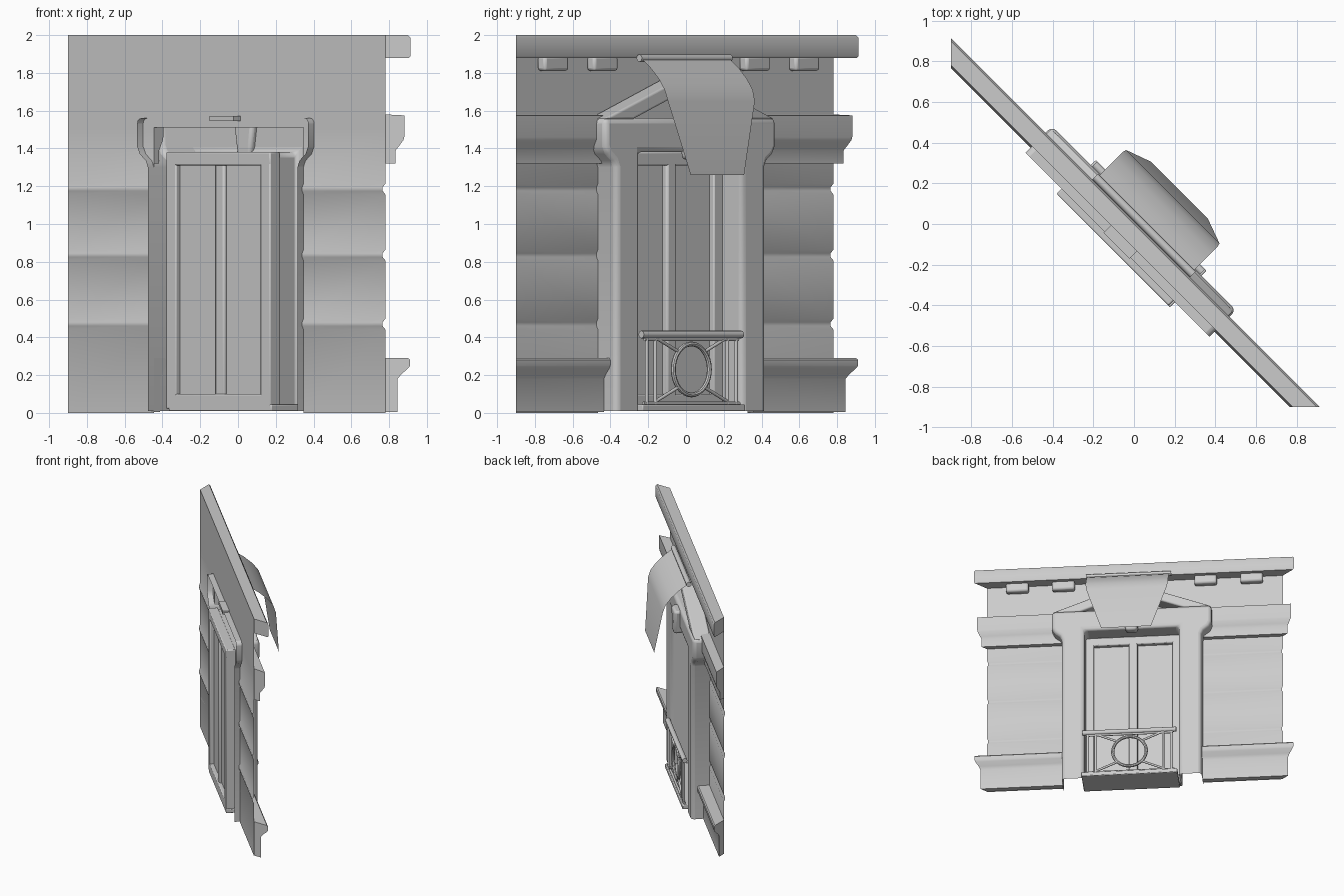
import bpy, bmesh, math
from mathutils import Matrix, Vector

if "Cube" in bpy.data.objects:
    bpy.data.objects.remove(bpy.data.objects["Cube"])

stone = bpy.data.materials.new("light grey stone")
stone.use_nodes = True
GREY = (0.6, 0.6, 0.6, 1)
stone.diffuse_color = GREY
stone.node_tree.nodes["Principled BSDF"].inputs["Base Color"].default_value = GREY

# Local frame: a runs along the wall, n points outward, z is up
TURN = Matrix.Rotation(-math.pi / 4, 4, "Z")
WALL = -0.085      # wall plane
MITER = 1.273      # half length of the wall at n = 0
C = 0.015          # centre of the window bay


def finish(name, bm, bevel=0, segments=2, closed=True):
    if closed:
        bmesh.ops.recalc_face_normals(bm, faces=bm.faces)
    mesh = bpy.data.meshes.new(name)
    bm.to_mesh(mesh)
    bm.free()
    mesh.materials.append(stone)
    obj = bpy.data.objects.new(name, mesh)
    bpy.context.collection.objects.link(obj)
    obj.matrix_world = TURN
    if bevel:
        mod = obj.modifiers.new("Rounded edges", "BEVEL")
        mod.width, mod.segments = bevel, segments
        mod.limit_method, mod.angle_limit = "ANGLE", math.radians(30)
    bpy.ops.object.select_all(action="DESELECT")
    obj.select_set(True)
    bpy.context.view_layer.objects.active = obj
    bpy.ops.object.shade_smooth_by_angle(angle=math.radians(35))
    return obj


def box(name, a, n, z, bevel=0):
    bm = bmesh.new()
    bmesh.ops.create_cube(bm, size=1)
    for v in bm.verts:
        v.co = [(lo + hi) / 2 + t * (hi - lo) for t, (lo, hi) in zip(v.co, (a, n, z))]
    return finish(name, bm, bevel)


def sweep(name, profile, start, end, closed=True, bevel=0):
    """Run an (n, z) profile along the wall; start and end give a for each n."""
    bm = bmesh.new()
    rows = [[bm.verts.new((f(n), n, z)) for n, z in profile] for f in (start, end)]
    count = len(profile)
    for i in range(count if closed else count - 1):
        j = (i + 1) % count
        bm.faces.new((rows[0][i], rows[1][i], rows[1][j], rows[0][j]))
    if closed:
        for row in rows:
            bm.faces.new(row)
    return finish(name, bm, bevel, closed=closed)


def plate(name, outline, n0, n1, bevel=0, hollow=False):
    """Extrude an (a, z) outline from n0 to n1, open at back and floor if hollow."""
    bm = bmesh.new()
    face = bm.faces.new([bm.verts.new((a, n0, z)) for a, z in outline])
    new = bmesh.ops.extrude_face_region(bm, geom=[face], use_keep_orig=True)["geom"]
    bmesh.ops.translate(bm, vec=(0, n1 - n0, 0),
                        verts=[g for g in new if isinstance(g, bmesh.types.BMVert)])
    bmesh.ops.recalc_face_normals(bm, faces=bm.faces)
    if hollow:
        low = min(z for _, z in outline) + 0.001
        gone = [f for f in bm.faces if all(v.co.y < n0 + 0.001 for v in f.verts)
                or all(v.co.z < low for v in f.verts)]
        bmesh.ops.delete(bm, geom=gone, context="FACES")
    return finish(name, bm, bevel, 3, closed=not hollow)


def rod(name, p, q, r):
    p, q = Vector(p), Vector(q)
    bm = bmesh.new()
    turn = (q - p).to_track_quat("Z", "Y").to_matrix().to_4x4()
    bmesh.ops.create_cone(bm, cap_ends=True, segments=12, radius1=r, radius2=r,
                          depth=(q - p).length,
                          matrix=Matrix.Translation((p + q) / 2) @ turn)
    return finish(name, bm)


def mirrored(half, c):
    return [(c + a, z) for a, z in half] + [(c - a, z) for a, z in reversed(half) if a]


def right_end(n):
    return MITER + n


def left_end(n):
    return -MITER - n


# Wall sheet with shallow horizontal grooves beside the opening
wall_line = [(WALL, 0.0)]
for g in (0.47, 0.835, 1.185):
    wall_line += [(WALL, g - 0.028), (WALL - 0.01, g - 0.01),
                  (WALL - 0.01, g + 0.01), (WALL, g + 0.028)]
wall_line += [(WALL, 1.51)]
base = [(WALL, 0.005), (-0.039, 0.005), (-0.039, 0.18), (-0.025, 0.205), (0.0, 0.235),
        (0.008, 0.25), (0.008, 0.28), (0.0, 0.29), (WALL, 0.29)]
band = [(WALL, 1.32), (-0.046, 1.32), (-0.046, 1.39), (-0.035, 1.41), (-0.017, 1.445),
        (-0.014, 1.46), (-0.014, 1.575), (WALL, 1.58)]
for side, outer, s in (("right", right_end, 1), ("left", left_end, -1)):
    inner = lambda n, s=s: C + s * 0.56
    ends = (inner, outer) if s > 0 else (outer, inner)
    sweep(side + "_wall", wall_line, *ends, closed=False)
    sweep(side + "_base_moulding", base, *ends)
    sweep(side + "_string_course", band, *ends)
    # Brackets under the cornice
    for i, a in enumerate((0.57, 0.94)):
        box(f"{side}_bracket_{i + 1}", (s * a - 0.09, s * a + 0.09), (WALL, -0.025),
            (1.81, 1.89), 0.015)
sweep("upper_wall", [(WALL, 1.51), (WALL, 1.99)], left_end, right_end, closed=False)
sweep("cornice", [(WALL, 1.88), (0.004, 1.88), (0.01, 1.89), (0.01, 1.985),
                  (0.0, 2.0), (WALL, 2.0)], left_end, right_end)

# Window surround with flared shoulders, and the gable above it
surround = [(0.38, 1.38), (0.38, 0.01), (0.56, 0.01), (0.56, 1.3), (0.575, 1.335),
            (0.62, 1.37), (0.64, 1.41), (0.64, 1.56)]
plate("window_surround", mirrored(surround, C), -0.13, 0.055, 0.028, hollow=True)
plate("gable", [(C - 0.64, 1.555), (C, 1.8), (C + 0.64, 1.555), (C + 0.42, 1.555),
                (C, 1.715), (C - 0.42, 1.555)], WALL, 0.045, 0.012)
plate("keystone", mirrored([(0.045, 1.34), (0.075, 1.54)], C), 0.02, 0.1, 0.02)
box("keystone_back", (C - 0.09, C + 0.09), (-0.137, WALL), (1.545, 1.572))

# Double window
back, front = -0.165, -0.09
for s in (-1, 1):
    side = "right" if s > 0 else "left"
    a = sorted((C + s * 0.315, C + s * 0.39))
    box(side + "_window_stile", a, (back, front), (0.04, 1.38), 0.008)
    a = sorted((C + s * 0.03, C + s * 0.32))
    box(side + "_window_pane", a, (-0.135, -0.125), (0.09, 1.32))
box("window_mullion", (C - 0.035, C + 0.035), (back + 0.01, front), (0.08, 1.33), 0.012)
box("window_top_rail", (C - 0.39, C + 0.39), (back, front), (1.31, 1.382), 0.008)
box("window_bottom_rail", (C - 0.39, C + 0.39), (back, front), (0.02, 0.1), 0.008)
box("window_sill", (C - 0.37, C + 0.4), (back, 0.09), (0.01, 0.045), 0.006)

# Balcony railing with a ring and diagonal braces
RC, RN, RZ = 0.03, 0.07, 0.23
rod("top_rail", (RC - 0.375, RN, 0.415), (RC + 0.375, RN, 0.415), 0.02)
rod("under_rail", (RC - 0.35, RN, 0.39), (RC + 0.35, RN, 0.39), 0.009)
rod("bottom_rail", (RC - 0.36, RN, 0.05), (RC + 0.36, RN, 0.05), 0.009)
for s in (-1, 1):
    side = "right" if s > 0 else "left"
    for i, d in enumerate((0.27, 0.335)):
        rod(f"{side}_post_{i + 1}", (RC + s * d, RN, 0.03), (RC + s * d, RN, 0.41), 0.01)
    for label, t in (("upper", 1), ("lower", -1)):
        rod(f"{side}_{label}_brace", (RC + s * 0.1, RN, RZ + t * 0.095),
            (RC + s * 0.27, RN, RZ + t * 0.17), 0.009)
bpy.ops.mesh.primitive_torus_add(major_radius=0.135, minor_radius=0.013,
                                 major_segments=32, minor_segments=8)
ring = bpy.context.object
ring.name = "railing_ring"
ring.data.materials.append(stone)
ring.matrix_world = TURN @ Matrix.Translation((RC, RN, RZ)) @ Matrix.Rotation(math.pi / 2, 4, "X")
bpy.ops.object.shade_smooth_by_angle(angle=math.radians(35))

# Curved awning sheet hung from a roller
AC = 0.04
rod("awning_roller", (AC - 0.34, 0.03, 1.878), (AC + 0.34, 0.03, 1.878), 0.02)
bm = bmesh.new()
drop = [(0.03, 1.88, 0.33), (0.1, 1.83, 0.33), (0.165, 1.77, 0.33), (0.21, 1.71, 0.33),
        (0.23, 1.65, 0.325), (0.275, 1.26, 0.2)]
pairs = [[bm.verts.new((AC + s * w, n, z)) for s in (-1, 1)] for n, z, w in drop]
for p, q in zip(pairs, pairs[1:]):
    bm.faces.new((p[0], q[0], q[1], p[1]))
finish("awning", bm, closed=False)
